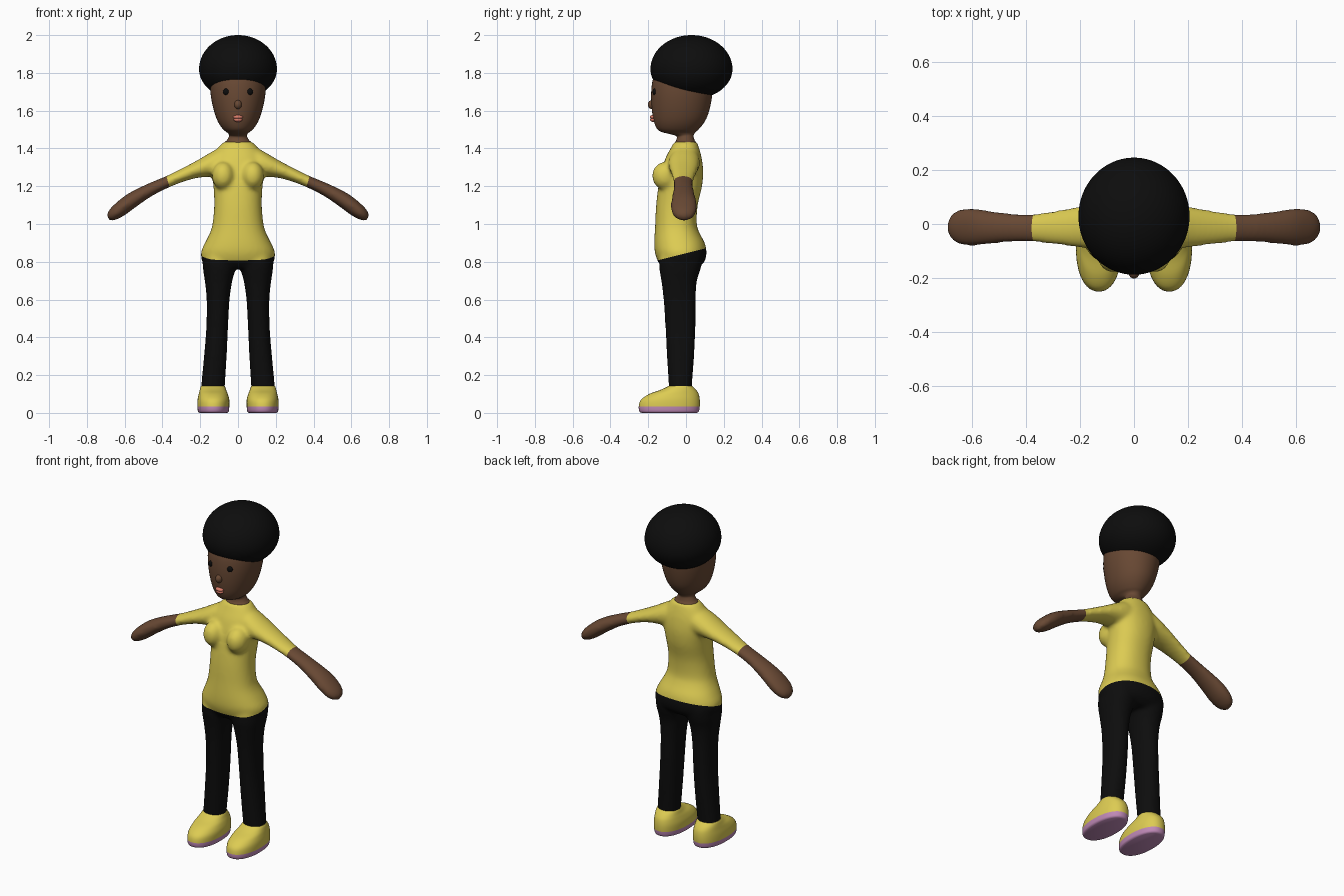
import bpy, bmesh, math
from mathutils import Vector, Matrix

if "Cube" in bpy.data.objects:
    bpy.data.objects.remove(bpy.data.objects["Cube"])


def material(name, r, g, b):
    m = bpy.data.materials.new(name)
    m.diffuse_color = (r, g, b, 1)
    m.use_nodes = True
    m.node_tree.nodes["Principled BSDF"].inputs["Base Color"].default_value = m.diffuse_color
    return m


BLACK = material("black", 0.004, 0.004, 0.004)
YELLOW = material("yellow", 0.72, 0.60, 0.085)
SKIN = material("brown skin", 0.14, 0.066, 0.034)
PINK = material("pink sole", 0.52, 0.25, 0.47)
LIP = material("lip", 0.68, 0.20, 0.14)


def spline(rings, steps=4):
    """Catmull-Rom through the cross-section rings."""
    out = []
    n = len(rings)
    for i in range(n - 1):
        p0, p1, p2, p3 = (rings[max(0, min(n - 1, i + k))] for k in (-1, 0, 1, 2))
        for s in range(steps):
            t = s / steps
            out.append([0.5 * (2 * b + (c - a) * t + (2 * a - 5 * b + 4 * c - d) * t * t
                               + (3 * b - a - 3 * c + d) * t ** 3)
                        for a, b, c, d in zip(p0, p1, p2, p3)])
    out.append(rings[-1])
    return out


def loft(bm, rings, place, power=2.2, seg=48):
    """Rings are (t, a0, a1, b0, b1): position and the extents of a rounded section."""
    prev = None
    loops = []
    for t, a0, a1, b0, b1 in spline(rings):
        loop = []
        for k in range(seg):
            an = 2 * math.pi * k / seg
            c, s = math.cos(an), math.sin(an)
            a = (a0 + a1) / 2 + (a1 - a0) / 2 * math.copysign(abs(c) ** (2 / power), c)
            b = (b0 + b1) / 2 + (b1 - b0) / 2 * math.copysign(abs(s) ** (2 / power), s)
            loop.append(bm.verts.new(place(t, a, b)))
        if prev:
            for k in range(seg):
                j = (k + 1) % seg
                bm.faces.new((prev[k], prev[j], loop[j], loop[k]))
        loops.append(loop)
        prev = loop
    bm.faces.new(loops[0])
    bm.faces.new(loops[-1])


def ball(bm, centre, radii, u=32, v=20):
    mat = Matrix.Translation(centre) @ Matrix.Diagonal((*radii, 1))
    return bmesh.ops.create_uvsphere(bm, u_segments=u, v_segments=v, radius=1, matrix=mat)["verts"]


def cut(bm, co, no):
    bmesh.ops.bisect_plane(bm, geom=bm.verts[:] + bm.edges[:] + bm.faces[:],
                           plane_co=co, plane_no=no)


def finish(bm, name, *mats):
    bmesh.ops.recalc_face_normals(bm, faces=bm.faces[:])
    me = bpy.data.meshes.new(name)
    bm.to_mesh(me)
    bm.free()
    for m in mats:
        me.materials.append(m)
    for p in me.polygons:
        p.use_smooth = True
    ob = bpy.data.objects.new(name, me)
    bpy.context.collection.objects.link(ob)
    return ob


def upright(side=1):
    return lambda t, a, b: Vector((side * a, b, t))


def sym(rows):
    return [(z, -w, w, f, b) for z, w, f, b in rows]


# Body: torso, chest, legs and arms fused into one smooth skin
bm = bmesh.new()
loft(bm, sym([(.765, .14, -.12, .06), (.80, .188, -.148, .098), (.85, .196, -.165, .109),
              (.90, .175, -.168, .099), (.95, .15, -.166, .073), (1.0, .135, -.163, .057),
              (1.1, .126, -.158, .062), (1.2, .13, -.146, .085), (1.28, .14, -.13, .091),
              (1.35, .137, -.108, .083), (1.40, .108, -.082, .07), (1.437, .074, -.062, .058)]),
     upright())
LEG = [(.10, .075, .193, -.088, .03), (.14, .07, .195, -.091, .031), (.3, .06, .18, -.101, .043),
       (.45, .053, .168, -.109, .05), (.6, .045, .166, -.119, .051), (.7, .030, .176, -.131, .058),
       (.77, .012, .186, -.142, .08), (.83, .01, .186, -.14, .09)]
ARM = [(.05, 1.26, 1.41, -.07, .07), (.10, 1.25, 1.402, -.09, .074), (.15, 1.25, 1.376, -.094, .071),
       (.22, 1.243, 1.335, -.085, .062), (.30, 1.22, 1.293, -.075, .048), (.38, 1.187, 1.254, -.067, .038),
       (.46, 1.145, 1.221, -.068, .04), (.54, 1.09, 1.184, -.075, .05), (.60, 1.046, 1.149, -.081, .059),
       (.65, 1.021, 1.108, -.075, .053), (.68, 1.019, 1.078, -.052, .031), (.692, 1.035, 1.058, -.025, .004)]
for s in (-1, 1):
    loft(bm, LEG, upright(s))
    loft(bm, ARM, lambda t, a, b, s=s: Vector((s * t, b, a)), 2.0)
    ball(bm, (s * .078, -.108, 1.255), (.06, .072, .075))
body = finish(bm, "body source")
mod = body.modifiers.new("fuse", "REMESH")
mod.mode = "VOXEL"
mod.voxel_size = 0.01
mod = body.modifiers.new("soften", "SMOOTH")
mod.factor = 0.5
mod.iterations = 12
bpy.context.view_layer.update()
fused = bpy.data.meshes.new_from_object(body.evaluated_get(bpy.context.evaluated_depsgraph_get()))
bpy.data.objects.remove(body)
bm = bmesh.new()
bm.from_mesh(fused)
bpy.data.meshes.remove(fused)

# Clothing edges: sloping hem and sleeve ends
hem_co, hem_no = Vector((0, 0, .845)), Vector((0, -.25, 1)).normalized()
cut(bm, hem_co, hem_no)
for s in (-1, 1):
    cut(bm, Vector((s * .37, 0, 1.222)), Vector((s * .956, 0, -.29)))
for f in bm.faces:
    c = f.calc_center_median()
    sleeve = (Vector((abs(c.x), c.y, c.z)) - Vector((.37, 0, 1.222))).dot(Vector((.956, 0, -.29)))
    if abs(c.x) > .3 and sleeve > 0:
        f.material_index = 2
    elif (c - hem_co).dot(hem_no) < 0:
        f.material_index = 1
    else:
        f.material_index = 0
finish(bm, "body", YELLOW, BLACK, SKIN)

# Shoes with a pink sole
SHOE = [(0, .058, .203, -.235, .058), (.008, .049, .212, -.247, .068), (.035, .046, .215, -.25, .073),
        (.07, .046, .214, -.238, .073), (.10, .054, .208, -.195, .067), (.12, .062, .203, -.14, .055),
        (.135, .067, .199, -.106, .041), (.143, .071, .195, -.092, .032)]
for s, side in ((-1, "right"), (1, "left")):
    bm = bmesh.new()
    loft(bm, SHOE, upright(s))
    cut(bm, Vector((0, 0, .033)), Vector((0, 0, 1)))
    for f in bm.faces:
        f.material_index = int(f.calc_center_median().z < .033)
    ob = finish(bm, side + "_shoe", YELLOW, PINK)
    bpy.context.view_layer.objects.active = ob
    ob.select_set(True)
    bpy.ops.object.shade_smooth_by_angle(angle=math.radians(50))
    ob.select_set(False)

# Head and neck with a small nose
bm = bmesh.new()
loft(bm, sym([(1.40, .06, -.05, .045), (1.43, .07, -.058, .053), (1.445, .058, -.051, .045),
              (1.465, .047, -.051, .04), (1.476, .05, -.085, .043), (1.486, .06, -.125, .05),
              (1.50, .078, -.15, .066), (1.53, .10, -.166, .091), (1.57, .118, -.176, .113),
              (1.63, .135, -.183, .13), (1.70, .146, -.184, .141), (1.77, .146, -.174, .143),
              (1.84, .125, -.14, .13), (1.88, .06, -.06, .07)]), upright(), 2.05)
ball(bm, (0, -.18, 1.632), (.02, .022, .024))
finish(bm, "head", SKIN)

# Lips
bm = bmesh.new()
ball(bm, (0, -.174, 1.566), (.026, .018, .011))
ball(bm, (0, -.172, 1.552), (.023, .018, .012))
finish(bm, "lips", LIP)

# Eyes
bm = bmesh.new()
for s in (-1, 1):
    ball(bm, (s * .061, -.165, 1.70), (.018, .012, .018))
finish(bm, "eyes", BLACK)

# Rounded hair, its underside trimmed to a curved hairline
bm = bmesh.new()
for v in ball(bm, (0, .029, 1.82), (.206, .217, .18), 96, 64):
    if v.co.z < 1.82:
        v.co.z = 1.82 + (v.co.z - 1.82) * .16 / .18
    y = v.co.y
    v.co.z = max(v.co.z, 1.70 - .17 * y + 1.1 * min(y, 0) ** 2)
hair = finish(bm, "hair", BLACK)
bpy.context.view_layer.objects.active = hair
hair.select_set(True)
bpy.ops.object.shade_smooth_by_angle(angle=math.radians(40))
